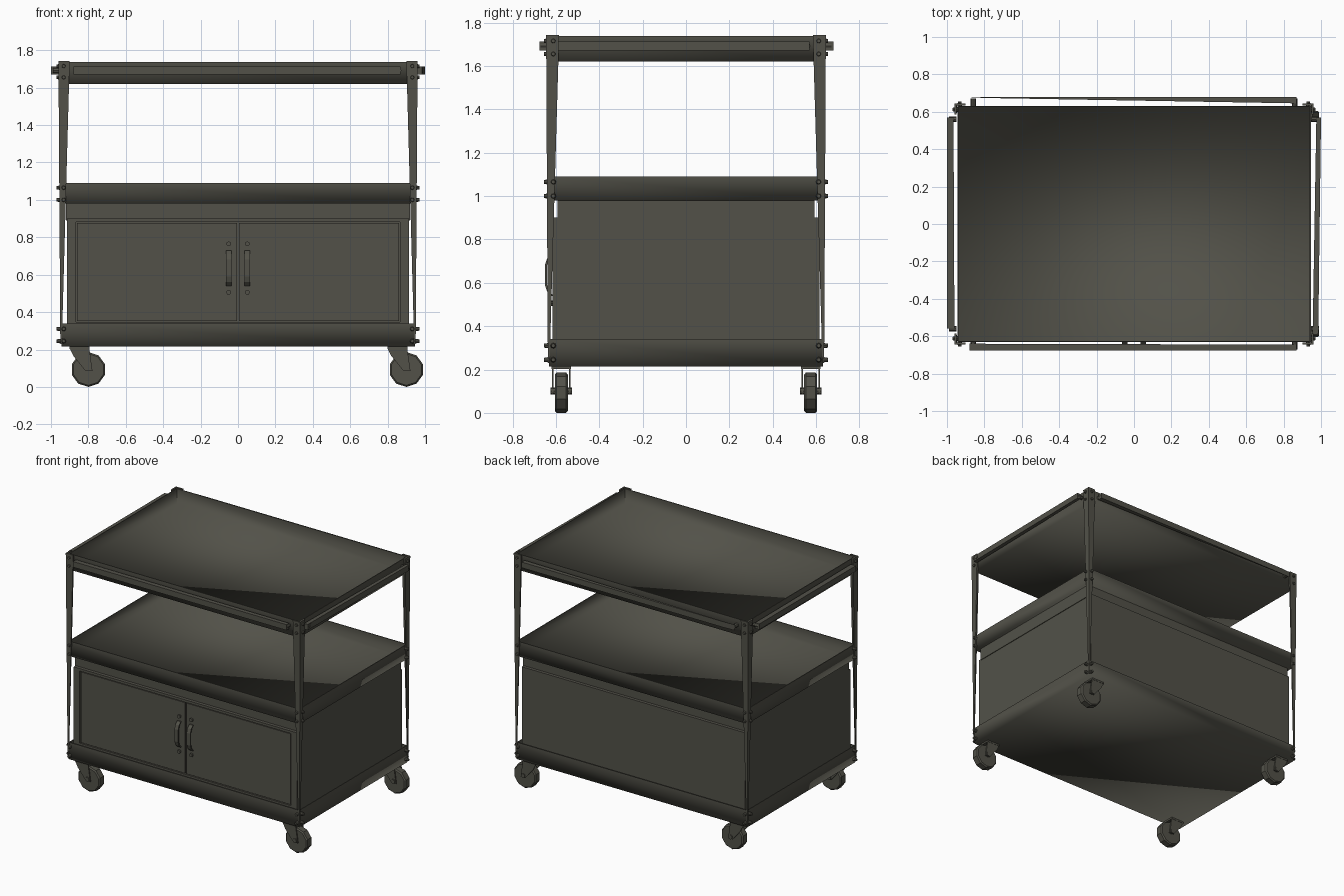
import bpy
import bmesh
from math import radians
from mathutils import Matrix, Vector

cube = bpy.data.objects.get("Cube")
if cube:
    bpy.data.objects.remove(cube)

paint = bpy.data.materials.new("dark olive grey")
paint.use_nodes = True
colour = (0.085, 0.083, 0.066, 1)
paint.diffuse_color = colour
paint.node_tree.nodes["Principled BSDF"].inputs["Base Color"].default_value = colour


def finish(name, bm, smooth_angle=None):
    bmesh.ops.recalc_face_normals(bm, faces=bm.faces)
    mesh = bpy.data.meshes.new(name)
    bm.to_mesh(mesh)
    bm.free()
    mesh.materials.append(paint)
    ob = bpy.data.objects.new(name, mesh)
    bpy.context.collection.objects.link(ob)
    if smooth_angle:
        bpy.ops.object.select_all(action="DESELECT")
        ob.select_set(True)
        bpy.context.view_layer.objects.active = ob
        bpy.ops.object.shade_smooth_by_angle(angle=radians(smooth_angle))
    return ob


def add_box(bm, x0, x1, y0, y1, z0, z1):
    m = Matrix.Translation(((x0 + x1) / 2, (y0 + y1) / 2, (z0 + z1) / 2))
    m = m @ Matrix.Diagonal((x1 - x0, y1 - y0, z1 - z0, 1))
    bmesh.ops.create_cube(bm, size=1, matrix=m)


def box(name, *bounds):
    bm = bmesh.new()
    add_box(bm, *bounds)
    finish(name, bm)


def add_cyl(bm, centre, axis, radius, depth, sides, tip=None):
    turn = Vector((0, 0, 1)).rotation_difference(Vector(axis)).to_matrix().to_4x4()
    bmesh.ops.create_cone(bm, cap_ends=True, segments=sides, radius1=radius,
                          radius2=radius if tip is None else tip, depth=depth,
                          matrix=Matrix.Translation(centre) @ turn)


def add_prism(bm, low, high):
    # joins two matching rings of points into a closed solid
    a = [bm.verts.new(p) for p in low]
    b = [bm.verts.new(p) for p in high]
    bm.faces.new(a)
    bm.faces.new(b)
    for i in range(len(a)):
        j = (i + 1) % len(a)
        bm.faces.new((a[i], a[j], b[j], b[i]))


# shelves: thin-walled trays, open at the top
def tray(name, z0, z1, hx=0.945, hy=0.632, wall=0.008):
    bm = bmesh.new()
    add_box(bm, -hx, hx, -hy, hy, z0, z1)
    top = max(bm.faces, key=lambda f: f.calc_center_median().z)
    bmesh.ops.inset_region(bm, faces=[top], thickness=wall)
    floor = bmesh.ops.extrude_discrete_faces(bm, faces=[top])["faces"][0]
    for v in floor.verts:
        v.co.z = z0 + wall
    # bends along the floor and sides stay soft, the rim and corners crisp
    ob = finish(name, bm, 180)
    for e in ob.data.edges:
        a, b = (ob.data.vertices[i].co for i in e.vertices)
        e.use_edge_sharp = max(a.z, b.z) > z1 - 0.001
    return ob


tray("top_shelf", 1.62, 1.738)
tray("middle_shelf", 0.98, 1.09)
tray("bottom_shelf", 0.215, 0.34)

# cabinet
box("cabinet_body", -0.915, 0.915, -0.6, 0.615, 0.225, 0.9)
box("cabinet_header", -0.92, 0.92, -0.592, 0.592, 0.89, 0.982)
bm = bmesh.new()
add_box(bm, -0.915, -0.867, -0.616, -0.6, 0.225, 0.9)
add_box(bm, 0.867, 0.915, -0.616, -0.6, 0.225, 0.9)
add_box(bm, -0.867, 0.867, -0.616, -0.6, 0.882, 0.9)
add_box(bm, -0.867, 0.867, -0.616, -0.6, 0.225, 0.348)
finish("door_frame", bm)

# doors and handles
for side, s in (("left", 1), ("right", -1)):
    xs = sorted((s * 0.005, s * 0.86))
    box(side + "_door", *xs, -0.612, -0.599, 0.353, 0.876)
    bm = bmesh.new()
    path = [(0.54, 0.616), (0.56, 0.636), (0.59, 0.646), (0.68, 0.646),
            (0.71, 0.636), (0.73, 0.616)]
    for (za, ya), (zb, yb) in zip(path, path[1:]):
        ring = [(-0.015, 0.005), (0.015, 0.005), (0.015, -0.005), (-0.015, -0.005)]
        add_prism(bm, [(s * 0.05 + x, d - ya, za) for x, d in ring],
                  [(s * 0.05 + x, d - yb, zb) for x, d in ring])
    for z in (0.505, 0.765):
        add_cyl(bm, (s * 0.05, -0.616, z), (0, -1, 0), 0.013, 0.018, 8)
    finish(side + "_door_handle", bm)

# tapering angle-iron legs and their bolts
for sx in (1, -1):
    for sy in (1, -1):
        place = ("front" if sy < 0 else "back") + ("_left" if sx > 0 else "_right")

        def angle_ring(cx, cy, w, t, z):
            pts = [(0, 0), (w, 0), (w, t), (t, t), (t, w), (0, w)]
            return [(sx * (cx - x), sy * (cy - y), z) for x, y in pts]

        bm = bmesh.new()
        add_prism(bm, angle_ring(0.95, 0.637, 0.008, 0.004, 0.23),
                  angle_ring(0.96, 0.645, 0.06, 0.012, 1.742))
        finish(place + "_leg", bm)

        bm = bmesh.new()
        for z in (1.715, 1.655, 1.065, 1.0, 0.31, 0.245):
            add_cyl(bm, (sx * 0.932, sy * 0.642, z), (0, sy, 0), 0.013, 0.026, 8, 0.009)
            add_cyl(bm, (sx * 0.957, sy * 0.612, z), (sx, 0, 0), 0.013, 0.026, 8, 0.009)
        finish(place + "_bolts", bm)

        # caster: swivel plate, slanted fork, wheel and axle
        px, cx, cy = sx * 0.85, sx * 0.85 + 0.05, sy * 0.575
        bm = bmesh.new()
        add_box(bm, px - 0.05, px + 0.055, cy - 0.045, cy + 0.045, 0.203, 0.217)
        for side in (-1, 1):
            y0, y1 = cy + side * 0.035, cy + side * 0.043
            shape = [(px - 0.05, 0.205), (px + 0.055, 0.205), (cx + 0.022, 0.085),
                     (cx - 0.015, 0.085), (px - 0.03, 0.165)]
            add_prism(bm, [(x, y0, z) for x, z in shape], [(x, y1, z) for x, z in shape])
        add_cyl(bm, (cx, cy, 0.1), (0, 1, 0), 0.016, 0.1, 8)
        finish(place + "_caster_fork", bm)
        bm = bmesh.new()
        add_cyl(bm, (cx, cy, 0.093), (0, 1, 0), 0.093, 0.06, 10)
        rims = [e for e in bm.edges if abs(e.verts[0].co.y - e.verts[1].co.y) < 0.001]
        bmesh.ops.bevel(bm, geom=rims, offset=0.008, segments=1, affect="EDGES")
        finish(place + "_wheel", bm)


# rails around the top shelf, given by their plan outline
def rail(name, outline):
    bm = bmesh.new()
    add_prism(bm, [(x, y, 1.67) for x, y in outline], [(x, y, 1.712) for x, y in outline])
    finish(name, bm)


rail("front_rail", [(-0.88, -0.64), (0.87, -0.645), (0.87, -0.675), (-0.88, -0.675)])
rail("back_rail", [(-0.87, 0.675), (0.87, 0.645), (0.87, 0.68), (-0.78, 0.68)])
rail("right_rail", [(-1.0, -0.56), (-0.96, -0.56), (-0.965, 0.57), (-1.0, 0.57)])
rail("left_rail", [(0.955, -0.59), (0.985, -0.59), (1.0, 0.57), (0.975, 0.57)])

# rail end brackets
bm = bmesh.new()
for s in (-1, 1):
    for t in (-1, 1):
        add_cyl(bm, (s * 0.86, t * 0.65, 1.692), (0, t, 0), 0.014, 0.04, 8)
        add_cyl(bm, (s * 0.97, t * 0.56, 1.692), (s, 0, 0), 0.014, 0.04, 8)
finish("rail_brackets", bm)
